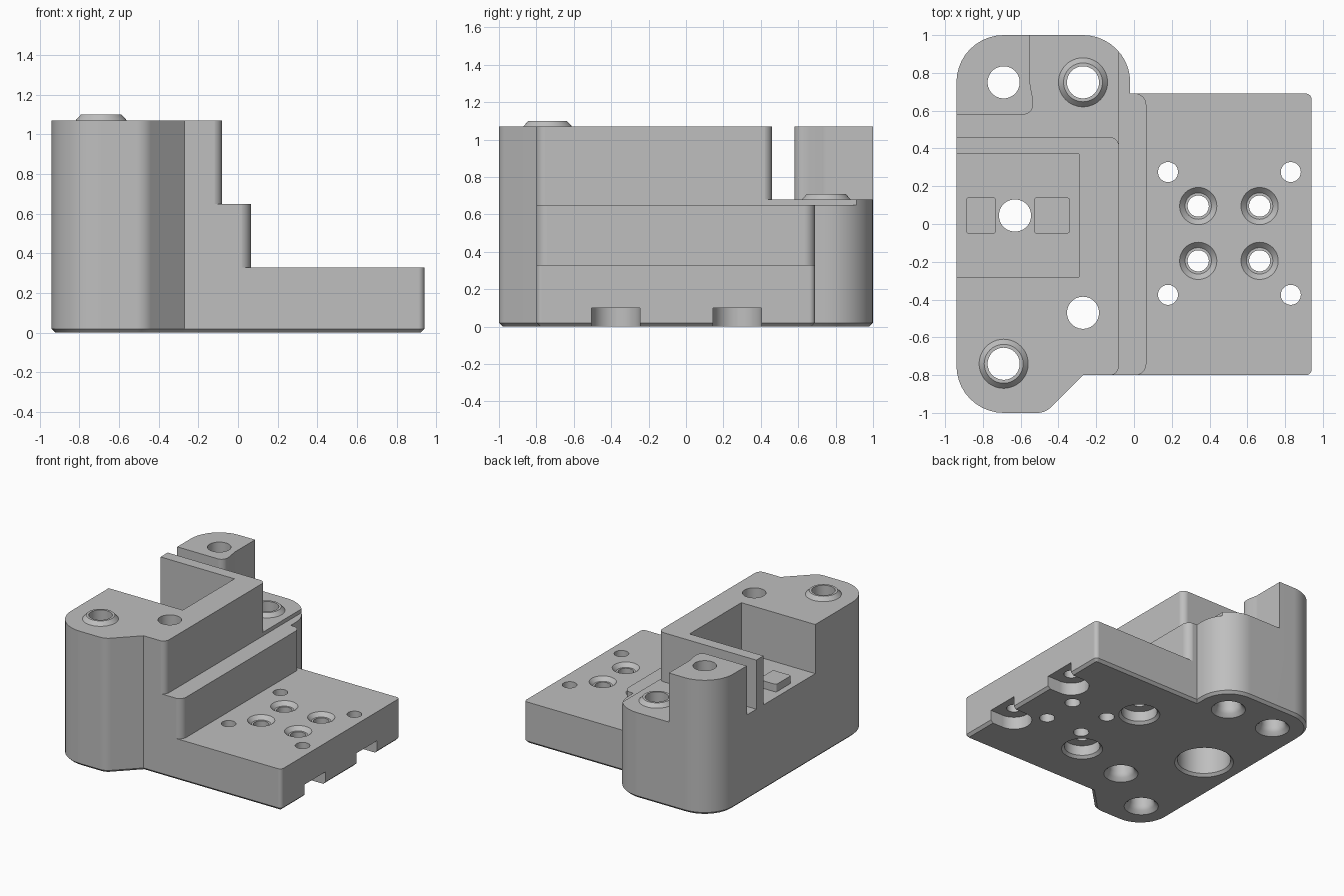
import bpy, bmesh, math
from mathutils import Vector

if "Cube" in bpy.data.objects:
    bpy.data.objects.remove(bpy.data.objects["Cube"], do_unlink=True)

grey = bpy.data.materials.new("plain grey")
grey.use_nodes = True
colour = (0.52, 0.52, 0.52, 1)
grey.diffuse_color = colour
grey.node_tree.nodes["Principled BSDF"].inputs["Base Color"].default_value = colour


def make(name, bm):
    bmesh.ops.recalc_face_normals(bm, faces=bm.faces)
    mesh = bpy.data.meshes.new(name)
    bm.to_mesh(mesh)
    bm.free()
    mesh.materials.append(grey)
    ob = bpy.data.objects.new(name, mesh)
    bpy.context.collection.objects.link(ob)
    return ob


def rounded(corners, steps=10):
    """Outline from (x, y) or (x, y, radius) corners."""
    out = []
    for i, c in enumerate(corners):
        p = Vector(c[:2])
        if len(c) == 2:
            out.append(p)
            continue
        a = (Vector(corners[i - 1][:2]) - p).normalized()
        b = (Vector(corners[(i + 1) % len(corners)][:2]) - p).normalized()
        half = a.angle(b) / 2
        centre = p + (a + b).normalized() * c[2] / math.sin(half)
        start = p + a * c[2] / math.tan(half) - centre
        end = p + b * c[2] / math.tan(half) - centre
        sweep = math.pi - 2 * half
        for k in range(steps + 1):
            t = k / steps
            out.append(centre + (start * math.sin((1 - t) * sweep)
                                 + end * math.sin(t * sweep)) / math.sin(sweep))
    return out


def prism(name, corners, z0, z1, chamfer=0):
    bm = bmesh.new()
    base = bm.faces.new([bm.verts.new((p.x, p.y, z0)) for p in rounded(corners)])
    top = bmesh.ops.extrude_face_region(bm, geom=[base])["geom"]
    verts = [v for v in top if isinstance(v, bmesh.types.BMVert)]
    bmesh.ops.translate(bm, verts=verts, vec=(0, 0, z1 - z0))
    bmesh.ops.recalc_face_normals(bm, faces=bm.faces)
    if chamfer:
        rim = [e for e in bm.edges if all(abs(v.co.z - z0) < 1e-5 for v in e.verts)]
        bmesh.ops.bevel(bm, geom=rim, offset=chamfer, segments=1, affect='EDGES')
    return make(name, bm)


def lathe(name, x, y, profile, sides=48):
    """Solid of revolution from (z, radius) pairs."""
    bm = bmesh.new()
    rings = []
    for z, r in profile:
        rings.append([bm.verts.new((x + r * math.cos(2 * math.pi * i / sides),
                                    y + r * math.sin(2 * math.pi * i / sides), z))
                      for i in range(sides)])
    for lo, hi in zip(rings, rings[1:]):
        for i in range(sides):
            j = (i + 1) % sides
            bm.faces.new((lo[i], lo[j], hi[j], hi[i]))
    bm.faces.new(rings[0])
    bm.faces.new(rings[-1])
    return make(name, bm)


def combine(target, tool, operation='DIFFERENCE'):
    tool.hide_render = True
    mod = target.modifiers.new("shape", 'BOOLEAN')
    mod.operation = operation
    mod.solver = 'EXACT'
    mod.object = tool
    bpy.context.view_layer.objects.active = target
    bpy.ops.object.modifier_apply(modifier=mod.name)
    bpy.data.objects.remove(tool, do_unlink=True)


# Full-height body with a chamfered underside
body = prism("mount_body", [
    (-0.94, -1, 0.25), (-0.47, -1, 0.1), (-0.27, -0.8), (0.94, -0.8, 0.03),
    (0.94, 0.69, 0.03), (-0.02, 0.69), (-0.02, 1, 0.25), (-0.94, 1, 0.25)],
    0, 1.07, 0.02)

# Flat side plate
combine(body, prism("plate_cut", [
    (0, -1.2), (0, -0.801), (0.065, -0.801, 0.06), (0.065, 0.691, 0.06),
    (-0.012, 0.691), (-0.012, 1.2), (1.2, 1.2), (1.2, -1.2)], 0.33, 1.3))

# Middle step
combine(body, prism("step_cut", [
    (-0.14, -1.2), (-0.14, -0.801), (-0.08, -0.801, 0.05), (-0.08, 1.2),
    (1.2, 1.2), (1.2, -1.2)], 0.65, 1.3))

# Low rear shelf around the corner pillar
combine(body, prism("shelf_cut", [
    (-1.2, 0.46), (-0.079, 0.46, 0.05), (-0.079, 0.4), (0.3, 0.4), (0.3, 1.2),
    (-0.55, 1.2), (-0.55, 0.74, 0.1), (-0.535, 0.66), (-0.535, 0.58, 0.05),
    (-1.2, 0.58)], 0.68, 1.3))

# Open-sided pocket
combine(body, prism("pocket_cut", [
    (-1.2, -0.28), (-0.29, -0.28), (-0.29, 0.37), (-1.2, 0.37)], 0.68, 1.3))

# Raised tapered collars
for x, y, z in ((-0.69, -0.74, 1.07), (-0.27, 0.75, 0.68)):
    collar = lathe("collar", x, y, [(z - 0.05, 0.13), (z, 0.13), (z + 0.03, 0.103)])
    combine(body, collar, 'UNION')

# Main mounting holes, flared underneath
for x, y in ((-0.69, -0.74), (-0.27, 0.75), (-0.69, 0.75), (-0.27, -0.47)):
    combine(body, lathe("bolt_bore", x, y, [
        (-0.02, 0.145), (0.025, 0.1), (0.06, 0.085), (1.3, 0.085)]))

# Wide stepped bore below the pocket
combine(body, lathe("pocket_bore", -0.63, 0.045, [
    (-0.02, 0.235), (0.02, 0.195), (0.45, 0.195), (0.45, 0.085), (1.3, 0.085)]))

for y in (0.275, -0.375):
    # Plate holes with round recesses underneath
    combine(body, lathe("inner_corner_bore", 0.18, y, [
        (-0.02, 0.17), (0.02, 0.13), (0.1, 0.13), (0.1, 0.053), (0.5, 0.053)]))
    # Outer recesses run out through the plate edge
    combine(body, prism("edge_slot", [
        (0.70, y - 0.13, 0.128), (1.1, y - 0.13), (1.1, y + 0.13),
        (0.70, y + 0.13, 0.128)], -0.1, 0.1))
    combine(body, lathe("outer_corner_bore", 0.83, y, [(0.05, 0.053), (0.5, 0.053)]))

# Four countersunk holes in the plate
for x in (0.34, 0.665):
    for y in (0.095, -0.195):
        combine(body, lathe("countersunk_bore", x, y, [
            (-0.1, 0.056), (0.3, 0.056), (0.3, 0.07), (0.34, 0.108)]))

# Locating pads on the pocket floor
pads = []
for name, x0, x1 in (("outer_pad", -0.89, -0.73), ("inner_pad", -0.53, -0.34)):
    pads.append(prism(name, [(x0, -0.05, 0.015), (x1, -0.05, 0.015),
                             (x1, 0.14, 0.015), (x0, 0.14, 0.015)], 0.66, 0.74))

# Smooth the curved walls and keep the edges crisp
bpy.ops.object.select_all(action='DESELECT')
for ob in [body] + pads:
    ob.select_set(True)
    bpy.context.view_layer.objects.active = ob
bpy.ops.object.shade_smooth_by_angle(angle=math.radians(30))
for ob in [body] + pads:
    normals = ob.modifiers.new("flat_normals", 'WEIGHTED_NORMAL')
    normals.keep_sharp = True
